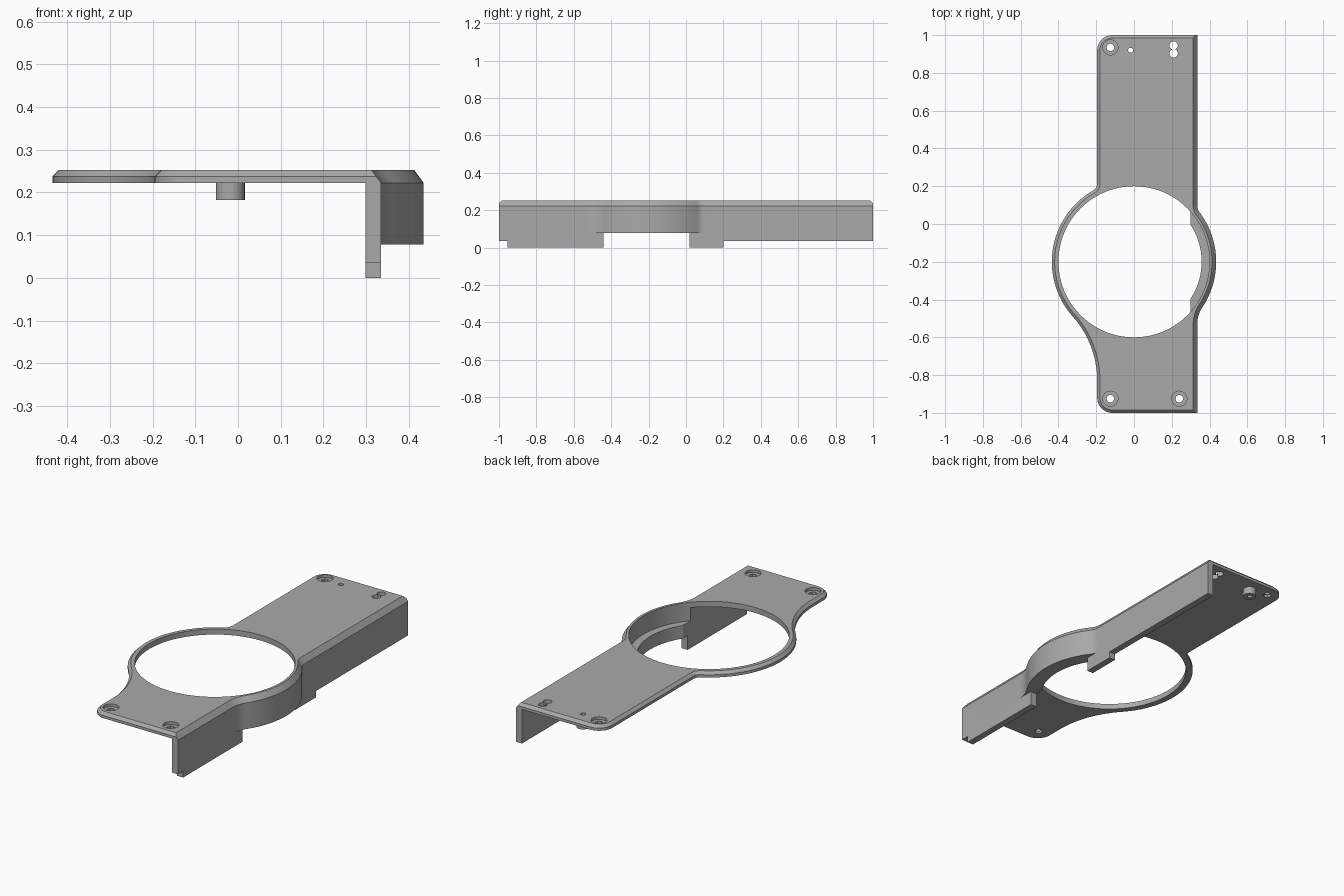
import bpy, bmesh
from math import pi, cos, sin, atan2, sqrt
from mathutils import Vector

cube = bpy.data.objects.get("Cube")
if cube:
    bpy.data.objects.remove(cube, do_unlink=True)

grey = bpy.data.materials.new("plain grey")
grey.use_nodes = True
grey.diffuse_color = (0.4, 0.4, 0.4, 1)
grey.node_tree.nodes["Principled BSDF"].inputs["Base Color"].default_value = (0.4, 0.4, 0.4, 1)

CY, RING = -0.2, 0.435            # ring centre and outer radius
LEFT, RIGHT, INNER = -0.195, 0.335, 0.298
UNDER, TOP, ARC_LOW = 0.222, 0.252, 0.078


def arc(cx, cy, r, a, b, n):
    return [Vector((cx + r * cos(a + (b - a) * i / n), cy + r * sin(a + (b - a) * i / n)))
            for i in range(n + 1)]


def fillet(edge, r, end):
    """Centre of a fillet joining the ring to a straight side, and its angle from the ring."""
    side = 1 if edge > 0 else -1
    cx = edge + side * r
    dy = end * sqrt((RING + r) ** 2 - cx ** 2)
    return cx, CY + dy, atan2(dy, cx)


def outline():
    """Plan outline, counter-clockwise from the front right corner."""
    fx, fy, fa = fillet(RIGHT, 0.16, -1)
    bx, by, ba = fillet(RIGHT, 0.06, 1)
    lx, ly, la = fillet(LEFT, 0.04, 1)
    sx, sy, sa = fillet(LEFT, 0.51, -1)
    c = 0.08
    pts = [Vector((RIGHT, -1))]
    pts += arc(fx, fy, 0.16, pi, fa + pi, 8)
    pts += arc(0, CY, RING, fa, ba, 32)[1:-1]
    pts += arc(bx, by, 0.06, ba + pi, pi, 6)
    pts += [Vector((RIGHT, 1))]
    pts += arc(LEFT + c, 1 - c, c, pi / 2, pi, 10)
    pts += arc(lx, ly, 0.04, 0, la - pi, 6)
    pts += arc(0, CY, RING, la, sa + 2 * pi, 48)[1:-1]
    pts += arc(sx, sy, 0.51, sa + pi, 0, 16)
    pts += arc(LEFT + c, c - 1, c, pi, 1.5 * pi, 10)
    return pts


def inset(pts, right, other):
    """Move each edge inward, by its own amount on the walled side."""
    def edge(a, b):
        d = (b - a).normalized()
        walled = min(a.x, b.x) > RIGHT - 0.001
        return Vector((-d.y, d.x)), right if walled else other
    out = []
    for i, p in enumerate(pts):
        n, dn = edge(pts[i - 1], p)
        m, dm = edge(p, pts[(i + 1) % len(pts)])
        cross = n.x * m.y - n.y * m.x
        if abs(cross) < 0.001 or dn == dm:
            out.append(p + (n + m) * dn / (1 + n.dot(m)))
        else:
            out.append(p + Vector((dn * m.y - dm * n.y, dm * n.x - dn * m.x)) / cross)
    return out


def loft(name, loops):
    """Solid through stacked loops of 3D points."""
    bm = bmesh.new()
    rings = [[bm.verts.new(p) for p in loop] for loop in loops]
    for a, b in zip(rings, rings[1:]):
        for i in range(len(a)):
            j = (i + 1) % len(a)
            bm.faces.new((a[i], a[j], b[j], b[i]))
    bm.faces.new(rings[0][::-1])
    bm.faces.new(rings[-1])
    bmesh.ops.recalc_face_normals(bm, faces=bm.faces)
    mesh = bpy.data.meshes.new(name)
    bm.to_mesh(mesh)
    bm.free()
    obj = bpy.data.objects.new(name, mesh)
    bpy.context.collection.objects.link(obj)
    mesh.materials.append(grey)
    return obj


def at(pts, z):
    return [(p.x, p.y, z) for p in pts]


def cylinder(name, x, y, r, z0, z1, n=24):
    pts = arc(x, y, r, 0, 2 * pi, n)[:-1]
    return loft(name, [at(pts, z0), at(pts, z1)])


def box(name, x0, x1, y0, y1, z0, z1):
    pts = [Vector(p) for p in ((x0, y0), (x1, y0), (x1, y1), (x0, y1))]
    return loft(name, [at(pts, z0), at(pts, z1)])


def combine(obj, tool, operation="DIFFERENCE"):
    mod = obj.modifiers.new("combine", "BOOLEAN")
    mod.operation, mod.solver, mod.object = operation, "EXACT", tool
    bpy.context.view_layer.objects.active = obj
    bpy.ops.object.modifier_apply(modifier=mod.name)
    bpy.data.objects.remove(tool, do_unlink=True)


def drill(obj, x, y, r, z0=0.1, z1=0.3, n=24):
    combine(obj, cylinder("cutter", x, y, r, z0, z1, n))


# Chamfered plate with the large round opening
base = outline()
plate = loft("mounting_plate", [at(base, UNDER), at(inset(base, 0.011, 0), 0.237),
                                at(inset(base, 0.022, 0.015), TOP)])
drill(plate, 0, CY, 0.4, n=96)

# Counterbored screw holes
for x, y in ((-0.125, -0.925), (0.24, -0.925), (-0.125, 0.935)):
    drill(plate, x, y, 0.04, 0.237)
    drill(plate, x, y, 0.021, n=8)

# Pilot hole and double-circle slot
drill(plate, -0.018, 0.92, 0.013, n=16)
for y in (0.903, 0.945):
    drill(plate, 0.21, y, 0.022)

# Side wall following the ring, with a stepped inner ledge
wall = loft("side_wall", [at(base, ARC_LOW), at(base, UNDER)])
combine(wall, box("cutter", -1, INNER, -2, 2, 0, 1))
drill(wall, 0, CY, 0.358, 0, 0.3, 96)
drill(wall, 0, CY, 0.4, 0.15, 0.3, 96)


# Stepped lower edges of the wall, either side of the gap
def skirt(name, end, step, gap):
    profile = ((end, ARC_LOW), (end, 0.035), (step, 0.035), (step, 0), (gap, 0), (gap, ARC_LOW))
    return loft(name, [[(x, y, z) for y, z in profile] for x in (INNER, RIGHT)])


combine(wall, skirt("front_skirt", -1, -0.955, -0.44), "UNION")
combine(wall, skirt("back_skirt", 1, 0.2, 0.02), "UNION")

# Hollow boss under the pilot hole
boss = cylinder("screw_boss", -0.018, 0.92, 0.034, 0.182, UNDER)
drill(boss, -0.018, 0.92, 0.013, n=16)

for obj in (plate, wall, boss):
    bpy.ops.object.select_all(action="DESELECT")
    obj.select_set(True)
    bpy.context.view_layer.objects.active = obj
    bpy.ops.object.shade_smooth_by_angle(angle=0.5)
